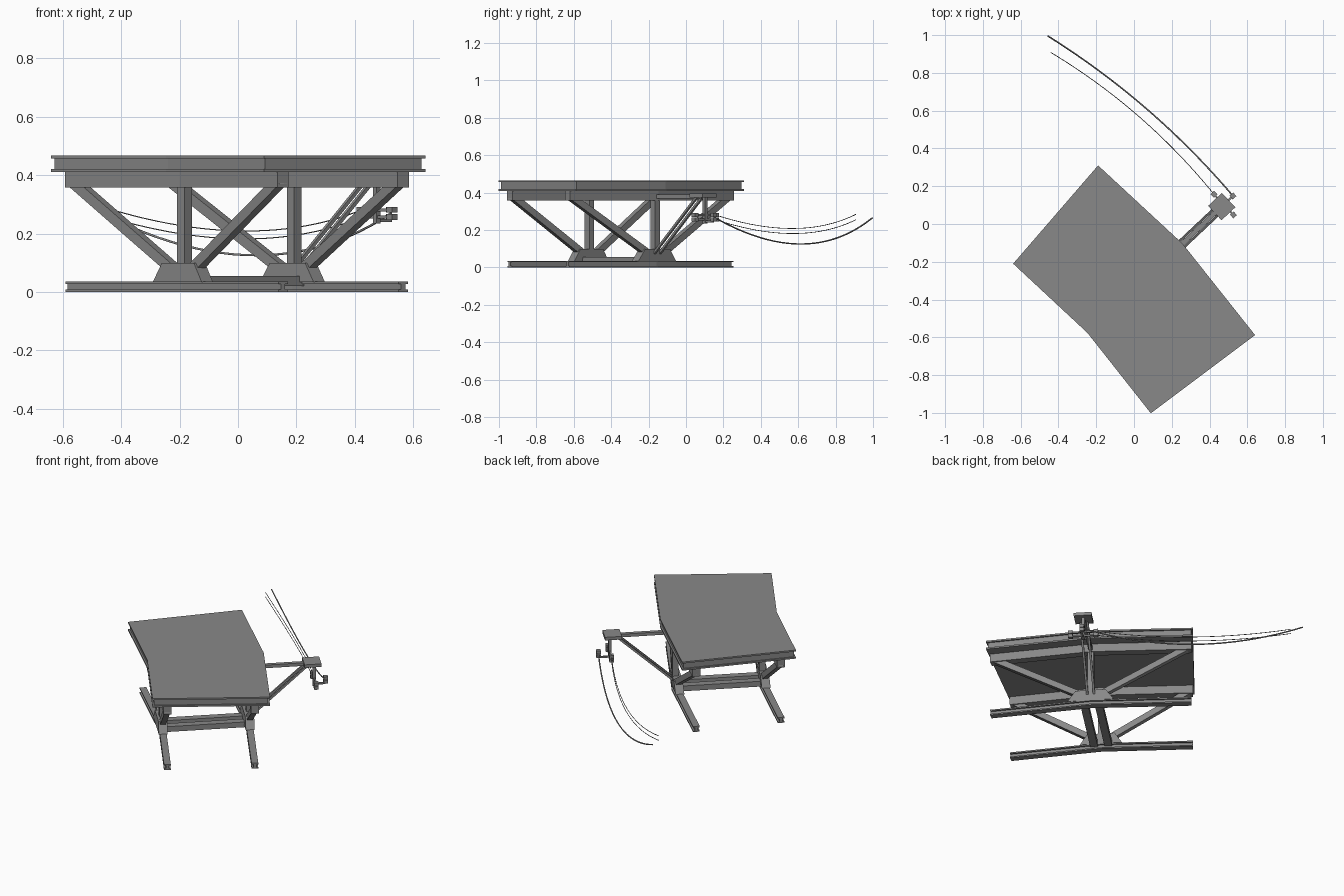
import bpy, bmesh
from mathutils import Vector

cube = bpy.data.objects.get("Cube")
if cube:
    bpy.data.objects.remove(cube)


def material(name, value):
    mat = bpy.data.materials.new(name)
    mat.use_nodes = True
    colour = (value, value, value, 1)
    mat.diffuse_color = colour
    mat.node_tree.nodes["Principled BSDF"].inputs["Base Color"].default_value = colour
    return mat


steel = material("steel grey", 0.25)

# Centre line of the bent bridge, with the sideways direction at each station
STATIONS = [
    (Vector((-0.415, 0.05)), Vector((0.652, 0.754))),
    (Vector((0.005, -0.34)), Vector((0.729, 0.686))),
    (Vector((0.365, -0.795)), Vector((0.80, 0.60))),
]
TRUSS = 0.257


def place(t, v, z):
    """Point at t (-1 to 1 along the bridge), v sideways, z up."""
    p, n = STATIONS[1]
    q, m = STATIONS[0 if t < 0 else 2]
    xy = (p + n * v).lerp(q + m * v, abs(t))
    return Vector((xy.x, xy.y, z))


def middle(s, v, z):
    """Point in the frame of the middle station, s along and v sideways."""
    p, n = STATIONS[1]
    xy = p + n * v + Vector((n.y, -n.x)) * s
    return Vector((xy.x, xy.y, z))


def finish(name, bm):
    bmesh.ops.recalc_face_normals(bm, faces=bm.faces)
    mesh = bpy.data.meshes.new(name)
    bm.to_mesh(mesh)
    bm.free()
    mesh.materials.append(steel)
    obj = bpy.data.objects.new(name, mesh)
    bpy.context.collection.objects.link(obj)
    return obj


def loft(name, rings):
    bm = bmesh.new()
    loops = [[bm.verts.new(p) for p in ring] for ring in rings]
    for a, b in zip(loops, loops[1:]):
        for i in range(len(a)):
            j = (i + 1) % len(a)
            bm.faces.new((a[i], a[j], b[j], b[i]))
    bm.faces.new(loops[0])
    bm.faces.new(loops[-1])
    return finish(name, bm)


def sweep(name, profile, end=1.0):
    return loft(name, [[place(t, v, z) for v, z in profile] for t in (-end, 0, end)])


def beam(name, a, b, width, height):
    along = (b - a).normalized()
    ref = Vector((0, 0, 1)) if abs(along.z) < 0.99 else middle(1, 0, 0) - middle(0, 0, 0)
    side = along.cross(ref).normalized()
    up = side.cross(along)
    corners = [side * (i * width / 2) + up * (j * height / 2)
               for i, j in ((-1, -1), (1, -1), (1, 1), (-1, 1))]
    return loft(name, [[p + c for c in corners] for p in (a, b)])


def rect(v, half, low, high):
    return [(v - half, low), (v + half, low), (v + half, high), (v - half, high)]


def i_section(v, half, web, low, high, flange):
    right = [(half, low), (half, low + flange), (web, low + flange),
             (web, high - flange), (half, high - flange), (half, high)]
    return [(v + x, z) for x, z in right] + [(v - x, z) for x, z in reversed(right)]


# Deck slab with a recessed rim
sweep("deck_top", rect(0, 0.345, 0.456, 0.466))
sweep("deck_core", rect(0, 0.335, 0.42, 0.456), 0.985)
sweep("deck_bottom", rect(0, 0.345, 0.41, 0.42))

# Two trusses: girder, foot rail, gusset, post and diagonals
for side, label in ((-1, "right"), (1, "left")):
    v = side * TRUSS
    sweep(label + "_girder", rect(v, 0.024, 0.358, 0.41), 0.985)
    sweep(label + "_foot_rail", i_section(v, 0.02, 0.009, 0, 0.036, 0.008), 0.985)
    outline = [(-0.13, 0.034), (0.13, 0.034), (0.085, 0.1), (-0.085, 0.1)]
    loft(label + "_gusset", [[place(s / 0.575, v + d, z) for s, z in outline]
                             for d in (-0.026, 0.026)])
    beam(label + "_post", middle(0, v, 0.08), middle(0, v, 0.37), 0.036, 0.036)
    for t in (-1, 1):
        beam(label + "_diagonal", place(t * 0.07, v, 0.07), place(t * 0.97, v, 0.385),
             0.034, 0.036)

# Paired ties between the truss feet
for s in (-0.042, 0.042):
    beam("cross_tie", middle(s, -TRUSS, 0.038), middle(s, TRUSS, 0.038), 0.045, 0.034)

# Bracket arm with its two slanted struts
beam("bracket_arm", middle(0, 0.24, 0.38), middle(0, 0.63, 0.38), 0.024, 0.02)
for s in (-0.02, 0.02):
    beam("bracket_strut", middle(s, 0.262, 0.07), middle(s, 0.60, 0.375), 0.013, 0.013)

# Head plate, mast, crossarms and insulators
beam("head_plate", middle(-0.052, 0.63, 0.385), middle(0.052, 0.63, 0.385), 0.1, 0.02)
beam("mast", middle(0, 0.643, 0.235), middle(0, 0.643, 0.378), 0.018, 0.018)
beam("outer_arm", middle(0, 0.643, 0.245), middle(0, 0.71, 0.245), 0.01, 0.01)
for z in (0.256, 0.281):
    beam("crossarm", middle(-0.07, 0.645, z), middle(0.07, 0.645, z), 0.01, 0.01)
    for s, v in ((-0.075, 0.645), (0.075, 0.645), (0, 0.712)):
        beam("insulator", middle(s - 0.013, v, z), middle(s + 0.013, v, z), 0.026, 0.02)


# Hanging wires, bowed sideways along the bend
def wire(name, a, b, sag, radius):
    a, b = Vector(a), Vector(b)
    bow = Vector((b.y - a.y, a.x - b.x, 0)).normalized() * 0.05
    curve = bpy.data.curves.new(name, "CURVE")
    curve.dimensions = "3D"
    curve.bevel_depth = radius
    curve.bevel_resolution = 1
    curve.use_fill_caps = True
    spline = curve.splines.new("POLY")
    steps = 24
    spline.points.add(steps)
    for i, point in enumerate(spline.points):
        u = i / steps
        k = 4 * u * (1 - u)
        p = a.lerp(b, u) + bow * k - Vector((0, 0, sag * k))
        point.co = (*p, 1)
    curve.materials.append(steel)
    bpy.context.collection.objects.link(bpy.data.objects.new(name, curve))


wire("outer_wire", middle(0, 0.712, 0.27), (-0.457, 0.996, 0.265), 0.142, 0.004)
for z, end in ((0.281, 0.284), (0.256, 0.255)):
    wire("inner_wire", middle(-0.075, 0.645, z), (-0.44, 0.908, end), 0.074, 0.002)
